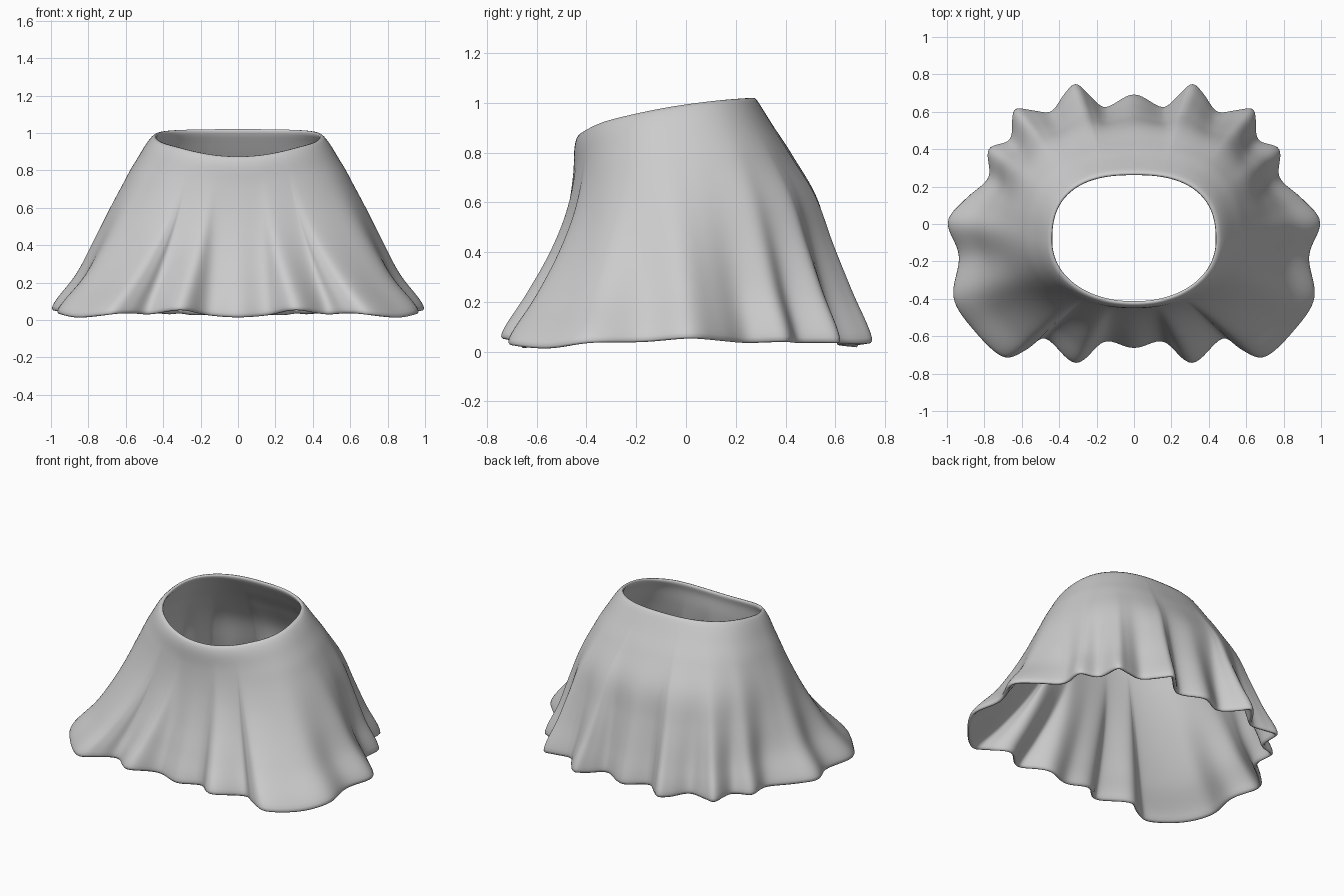
import bpy, bmesh, math

if "Cube" in bpy.data.objects:
    bpy.data.objects.remove(bpy.data.objects["Cube"])

# Hem control points, right half, back centre to front centre (x, y, z)
HALF = [(0, .69, .017), (.15, .615, .025), (.24, .685, .025), (.31, .745, .035), (.37, .69, .03),
        (.44, .595, .035), (.55, .605, .035), (.64, .605, .035), (.655, .45, .035), (.775, .40, .04),
        (.77, .25, .035), (.89, .14, .045), (.995, .01, .055), (.93, -.17, .04), (.965, -.39, .038),
        (.86, -.56, .015), (.70, -.71, .03), (.58, -.67, .035), (.47, -.605, .03), (.31, -.745, .055),
        (.16, -.62, .025), (0, -.66, .014)]
LOOP = HALF + [(-x, y, z) for x, y, z in HALF[-2:0:-1]]

# Profile from hem to waist: height fraction, side radius, front y, back y, fold strength
LEVELS = [(0, .95, -.68, .66, 1), (.2, .83, -.605, .61, .72), (.4, .745, -.53, .56, .42),
          (.6, .66, -.474, .51, .16), (.8, .565, -.443, .395, .02), (.95, .482, -.437, .30, 0),
          (1, .438, -.42, .265, 0)]


def spline(a, b, c, d, t):
    return tuple(q + .5 * t * (r - p + t * (2*p - 5*q + 4*r - s + t * (3*(q - r) + s - p)))
                 for p, q, r, s in zip(a, b, c, d))


def hem(u):
    i, n = int(u), len(LOOP)
    return spline(*(LOOP[(i + k) % n] for k in (-1, 0, 1, 2)), u - i)


def level(t):
    n = len(LEVELS)
    i = next((k for k in range(n - 1) if t <= LEVELS[k + 1][0]), n - 2)
    f = (t - LEVELS[i][0]) / (LEVELS[i + 1][0] - LEVELS[i][0])
    return spline(*(LEVELS[min(max(i + k, 0), n - 1)] for k in (-1, 0, 1, 2)), f)


def radius(angle, sx, b, e):
    return (abs(math.cos(angle) / sx) ** e + abs(math.sin(angle) / b) ** e) ** (-1 / e)


def waist_height(y):
    return 1.0 + .15 * y - .2 * y * y - 1.6 * max(0, -y - .3) ** 2


def envelope(angle, t):
    _, sx, front, back, fold = level(t)
    cy = -.09 * t
    rear = math.sin(angle) > 0
    e = 2.5 if rear else 2.5 - .4 * t
    return radius(angle, sx, (back - cy) if rear else (cy - front), e), cy, fold


# Flared skirt shell with folds that fade towards the waist
COLS, ROWS = 168, 24
bm = bmesh.new()
rings = []
for j in range(ROWS + 1):
    t = j / ROWS
    ring = []
    for i in range(COLS):
        hx, hy, hz = hem(i * len(LOOP) / COLS)
        a = math.atan2(hy, hx)
        ratio = math.hypot(hx, hy) / envelope(a, 0)[0] - 1
        r, cy, fold = envelope(a, t)
        r = r * (1 + ratio * fold) + .006
        rw, cw, _ = envelope(a, 1)
        top = waist_height(cw + rw * math.sin(a))
        ring.append(bm.verts.new((r * math.cos(a), cy + r * math.sin(a), hz + (top - hz) * t)))
    rings.append(ring)
for low, high in zip(rings, rings[1:]):
    for i in range(COLS):
        k = (i + 1) % COLS
        bm.faces.new((high[i], high[k], low[k], low[i]))
bmesh.ops.recalc_face_normals(bm, faces=bm.faces)
mesh = bpy.data.meshes.new("skirt")
bm.to_mesh(mesh)
bm.free()
skirt = bpy.data.objects.new("skirt", mesh)
bpy.context.collection.objects.link(skirt)
for p in mesh.polygons:
    p.use_smooth = True

# Cloth thickness with softly rounded waist and hem edges
solid = skirt.modifiers.new("thickness", 'SOLIDIFY')
solid.thickness = .026
solid.offset = -.6
sub = skirt.modifiers.new("soften", 'SUBSURF')
sub.levels = sub.render_levels = 1
